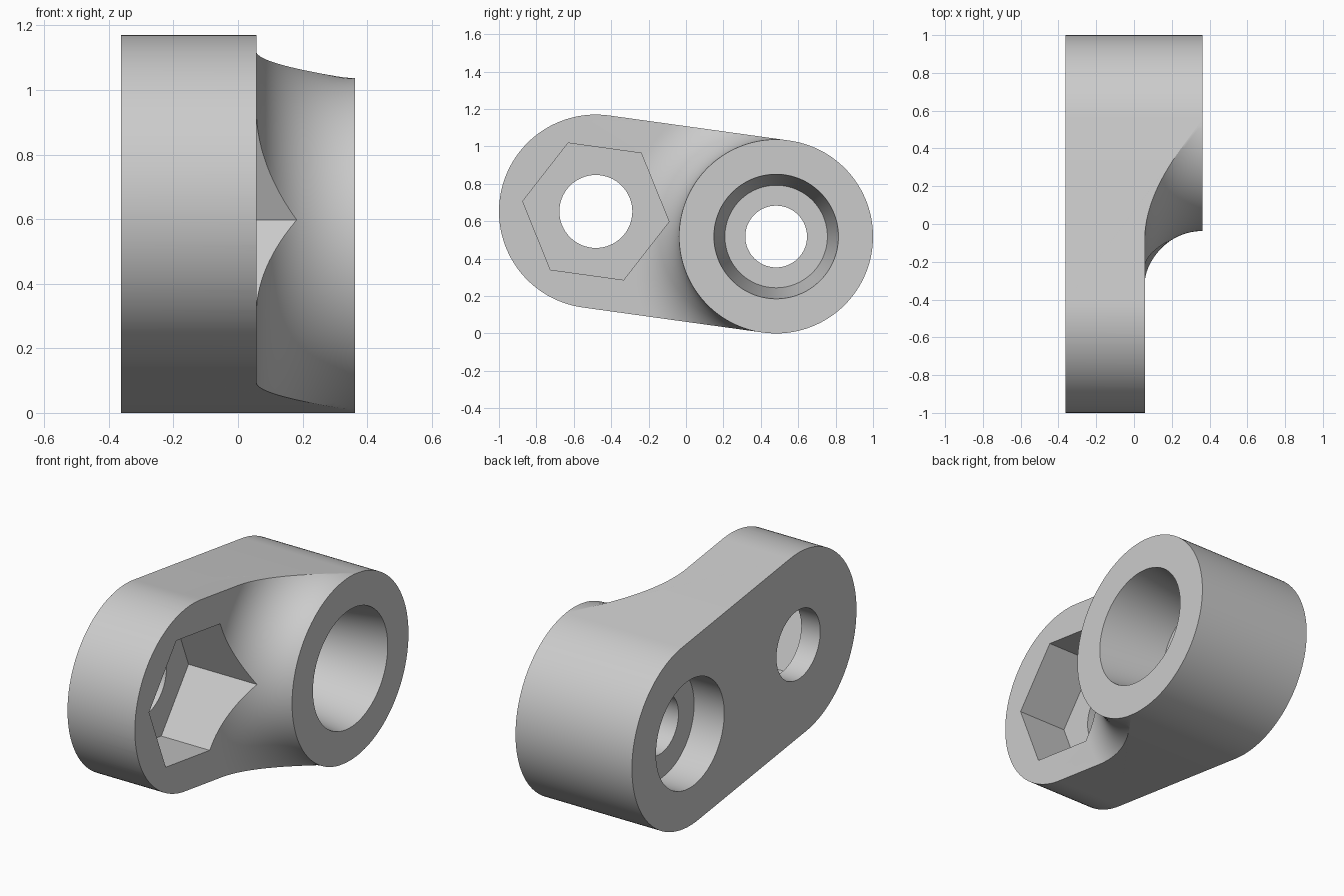
import bpy
import bmesh
from math import sin, cos, pi, atan2, radians
from mathutils import Vector

scene_cube = bpy.data.objects.get("Cube")
if scene_cube:
    bpy.data.objects.remove(scene_cube, do_unlink=True)

# Main dimensions
BACK, STEP, FRONT = -0.363, 0.057, 0.363
R = 0.518
BOSS = Vector((0.482, 0.518))
NUT = Vector((-0.482, 0.652))
AXIS = atan2(BOSS.y - NUT.y, BOSS.x - NUT.x)

grey = bpy.data.materials.new("plain grey")
grey.use_nodes = True
grey.diffuse_color = (0.6, 0.6, 0.6, 1)
grey.node_tree.nodes["Principled BSDF"].inputs["Base Color"].default_value = (0.6, 0.6, 0.6, 1)


def finish(name, bm):
    bmesh.ops.recalc_face_normals(bm, faces=bm.faces)
    mesh = bpy.data.meshes.new(name)
    bm.to_mesh(mesh)
    bm.free()
    mesh.materials.append(grey)
    obj = bpy.data.objects.new(name, mesh)
    bpy.context.collection.objects.link(obj)
    return obj


def prism(name, outline, x0, x1):
    """Extrude a (y, z) outline along x."""
    bm = bmesh.new()
    rings = [[bm.verts.new((x, y, z)) for y, z in outline] for x in (x0, x1)]
    for ring in rings:
        bm.faces.new(ring)
    for i in range(len(outline)):
        bm.faces.new((rings[0][i - 1], rings[0][i], rings[1][i], rings[1][i - 1]))
    return finish(name, bm)


def lathe(name, profile, centre, steps=128):
    """Spin a closed (x, radius) profile about an x-parallel axis."""
    bm = bmesh.new()
    rings = []
    for i in range(steps):
        a = 2 * pi * i / steps
        rings.append([bm.verts.new((x, centre.x + r * cos(a), centre.y + r * sin(a)))
                      for x, r in profile])
    for i in range(steps):
        a, b = rings[i - 1], rings[i]
        for j in range(len(profile)):
            if profile[j - 1][1] or profile[j][1]:
                bm.faces.new((a[j - 1], a[j], b[j], b[j - 1]))
    bmesh.ops.remove_doubles(bm, verts=bm.verts, dist=1e-5)
    return finish(name, bm)


def arc(centre, radius, start, end, steps):
    return [(centre.x + radius * cos(start + (end - start) * i / steps),
             centre.y + radius * sin(start + (end - start) * i / steps))
            for i in range(steps + 1)]


# Link body: two equal round ends joined by tangent sides
outline = (arc(BOSS, R, AXIS - pi / 2, AXIS + pi / 2, 64)
           + arc(NUT, R, AXIS + pi / 2, AXIS + 3 * pi / 2, 64))
body = prism("link_body", outline, BACK, FRONT)

# Step with a concave fillet around the boss
fillet = FRONT - STEP
sweep = [(FRONT - fillet * sin(t), R + 0.001 + fillet * (1 - cos(t)))
         for t in [pi / 2 * i / 24 for i in range(25)]]
step_cut = lathe("step_cutter", sweep + [(STEP, 1.9), (0.6, 1.9), (0.6, R + 0.001)], BOSS)

# Hexagonal pocket and its through hole
hex_cut = prism("hex_cutter", arc(NUT, 0.395, AXIS, AXIS + 5 * pi / 3, 5), -0.245, 0.6)
bolt_cut = lathe("bolt_cutter", [(-0.6, 0), (-0.6, 0.195), (0, 0.195), (0, 0)], NUT, 64)

# Stepped bore: tapered socket, narrow lip, back recess
bore_cut = lathe("bore_cutter", [
    (-0.6, 0), (-0.6, 0.304), (-0.175, 0.304), (-0.175, 0.165),
    (-0.03, 0.165), (-0.03, 0.274), (FRONT, 0.333), (0.6, 0.333), (0.6, 0)], BOSS)

# Apply the cuts
bpy.ops.object.select_all(action="DESELECT")
bpy.context.view_layer.objects.active = body
body.select_set(True)
for cutter in (step_cut, hex_cut, bolt_cut, bore_cut):
    mod = body.modifiers.new(cutter.name, "BOOLEAN")
    mod.operation, mod.solver, mod.object = "DIFFERENCE", "EXACT", cutter
    bpy.ops.object.modifier_apply(modifier=mod.name)
    bpy.data.objects.remove(cutter, do_unlink=True)

bpy.ops.object.shade_smooth_by_angle(angle=radians(25))
